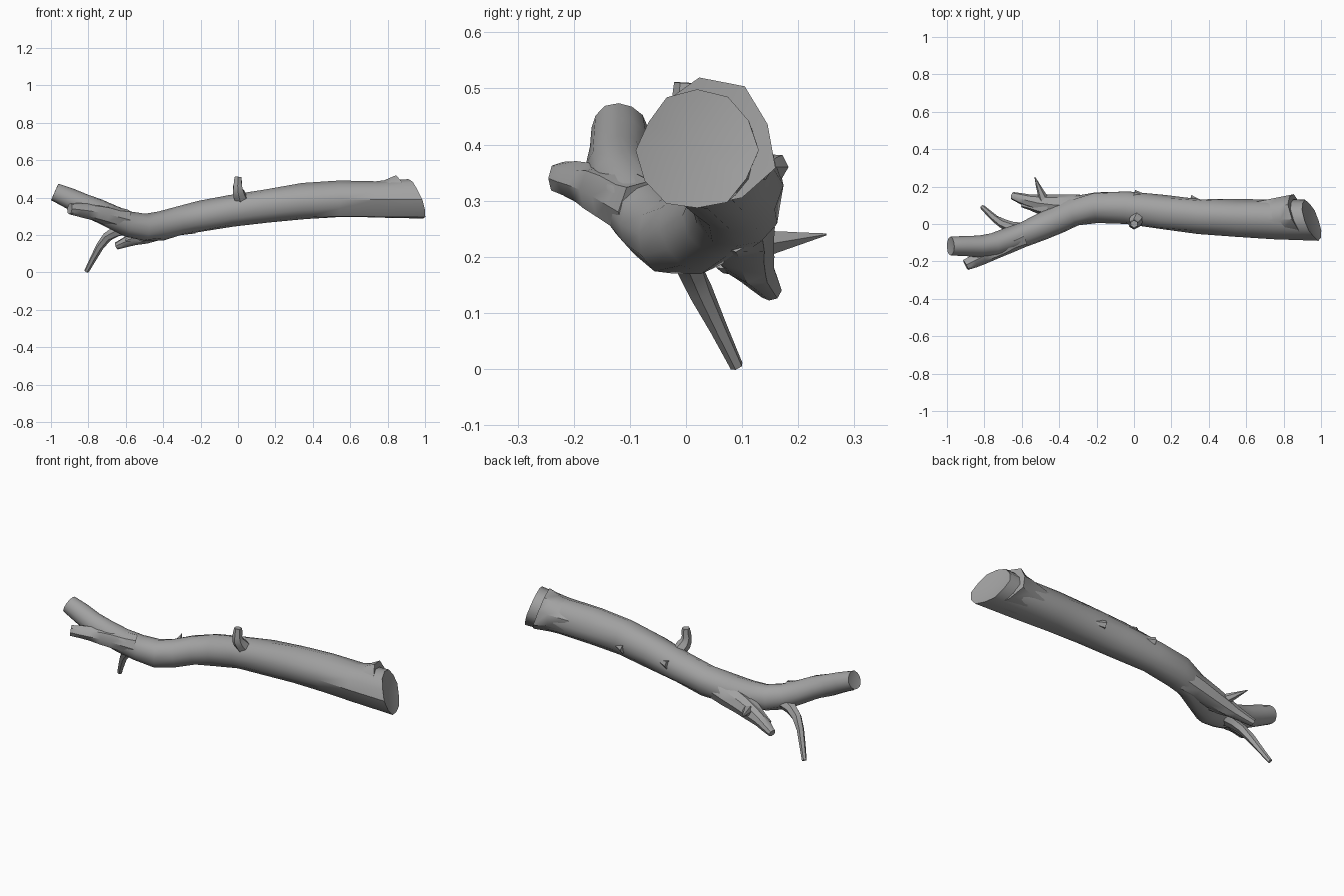
import bpy, bmesh, math, random
from mathutils import Vector

random.seed(4)
cube = bpy.data.objects.get("Cube")
if cube:
    bpy.data.objects.remove(cube, do_unlink=True)

bark = bpy.data.materials.new("grey bark")
bark.use_nodes = True
grey = (.36, .36, .36, 1)
bark.diffuse_color = grey
bark.node_tree.nodes["Principled BSDF"].inputs["Base Color"].default_value = grey


def smooth_path(path, steps):
    """Pass a smooth curve through the given points."""
    points = [Vector(p) for p in path]
    before = points[0] * 2 - points[1]
    after = points[-1] * 2 - points[-2]
    padded = [before] + points + [after]
    result = []
    for a, b, c, d in zip(padded, padded[1:], padded[2:], padded[3:]):
        leave, arrive = (c - a) / 2, (d - b) / 2
        for step in range(steps):
            t = step / steps
            blend = t * t * (3 - 2 * t)
            bend = leave * t * (1 - t) ** 2 - arrive * t * t * (1 - t)
            result.append(b.lerp(c, blend) + bend)
    return result + [points[-1]]


def ring_around(bm, centre, tangent, up, radius, sides, rough, slant):
    """Make one irregular ring of vertices; slant shears it into a broken end."""
    side = tangent.cross(up).normalized()
    top = side.cross(tangent)
    ring = []
    for k in range(sides):
        angle = math.tau * k / sides
        size = radius * (1 + random.uniform(-rough, rough))
        offset = (side * math.cos(angle) + top * math.sin(angle)) * size
        offset.x -= slant * (offset.y + offset.z)
        ring.append(bm.verts.new(centre + offset))
    return ring


def limb(name, path, start_radius, end_radius, sides=6, rough=.08, slant=0):
    """Skin a tapering limb along a path and close its ends with shallow hollows."""
    centres = smooth_path(path, steps=3)
    last = len(centres) - 1
    direction = (centres[-1] - centres[0]).normalized()
    up = Vector((1, 0, 0)) if abs(direction.z) > .8 else Vector((0, 0, 1))
    bm = bmesh.new()
    rings = []
    for i, centre in enumerate(centres):
        tangent = (centres[min(i + 1, last)] - centres[max(i - 1, 0)]).normalized()
        radius = start_radius + (end_radius - start_radius) * i / last
        shear = slant if i == last else 0
        rings.append(ring_around(bm, centre, tangent, up, radius, sides, rough, shear))

    # Bark faces between neighbouring rings
    for ring, following in zip(rings, rings[1:]):
        for k in range(sides):
            n = (k + 1) % sides
            bm.faces.new((ring[k], ring[n], following[n], following[k]))

    # Broken ends
    for ring, centre, inner in ((rings[0], centres[0], centres[1]),
                                (rings[-1], centres[-1], centres[-2])):
        hub = bm.verts.new(centre.lerp(inner, .1))
        for k in range(sides):
            bm.faces.new((ring[k], ring[(k + 1) % sides], hub))

    bmesh.ops.recalc_face_normals(bm, faces=bm.faces)
    mesh = bpy.data.meshes.new(name)
    bm.to_mesh(mesh)
    bm.free()
    mesh.materials.append(bark)
    branch = bpy.data.objects.new(name, mesh)
    bpy.context.collection.objects.link(branch)
    bpy.ops.object.select_all(action="DESELECT")
    branch.select_set(True)
    bpy.context.view_layer.objects.active = branch
    bpy.ops.object.shade_smooth_by_angle(angle=math.radians(40))


# Main branch, from the upper prong of the thin end to the thick broken end
main_path = [(-.98, -.12, .43), (-.75, -.11, .33), (-.5, -.02, .24),
             (-.2, .09, .3), (.35, .04, .38), (.95, .02, .39)]
limb("main_branch", main_path, start_radius=.05, end_radius=.105,
     sides=12, rough=.06, slant=.35)

# Swelling just before the thick end
burl_path = [(.6, .03, .385), (.88, .045, .4)]
limb("end_burl", burl_path, start_radius=.08, end_radius=.115, sides=9, slant=.3)

# Lower prong of the thin end
lower_path = [(-.6, -.07, .28), (-.76, -.15, .32), (-.9, -.22, .34)]
limb("lower_prong", lower_path, start_radius=.06, end_radius=.03, sides=8)

# Snapped stub behind the fork, with a splinter beside it
stub_path = [(-.25, .09, .28), (-.5, .11, .2), (-.65, .15, .14)]
limb("rear_stub", stub_path, start_radius=.07, end_radius=.02, sides=8)
splinter_path = [(-.45, .08, .22), (-.6, .1, .17)]
limb("stub_splinter", splinter_path, start_radius=.05, end_radius=.01)

# Twig hanging to the ground
twig_path = [(-.54, -.04, .25), (-.7, 0, .19), (-.81, .09, .005)]
limb("hanging_twig", twig_path, start_radius=.04, end_radius=.012)

# Thorn at the back and knob on top
thorn_path = [(-.48, .12, .22), (-.53, .25, .24)]
limb("rear_thorn", thorn_path, start_radius=.03, end_radius=.002)
knob_path = [(.02, .04, .38), (0, 0, .44), (0, 0, .51)]
limb("top_knob", knob_path, start_radius=.04, end_radius=.02)

# Raised bark chips, evenly spaced along the back of the main branch
for number in range(3):
    chip = Vector((number * .3, .16 - number * .03, .36))
    tail = Vector((.07, -.02, 0))
    limb(f"bark_chip_{number}", [chip, chip + tail], start_radius=.025, end_radius=.01)
